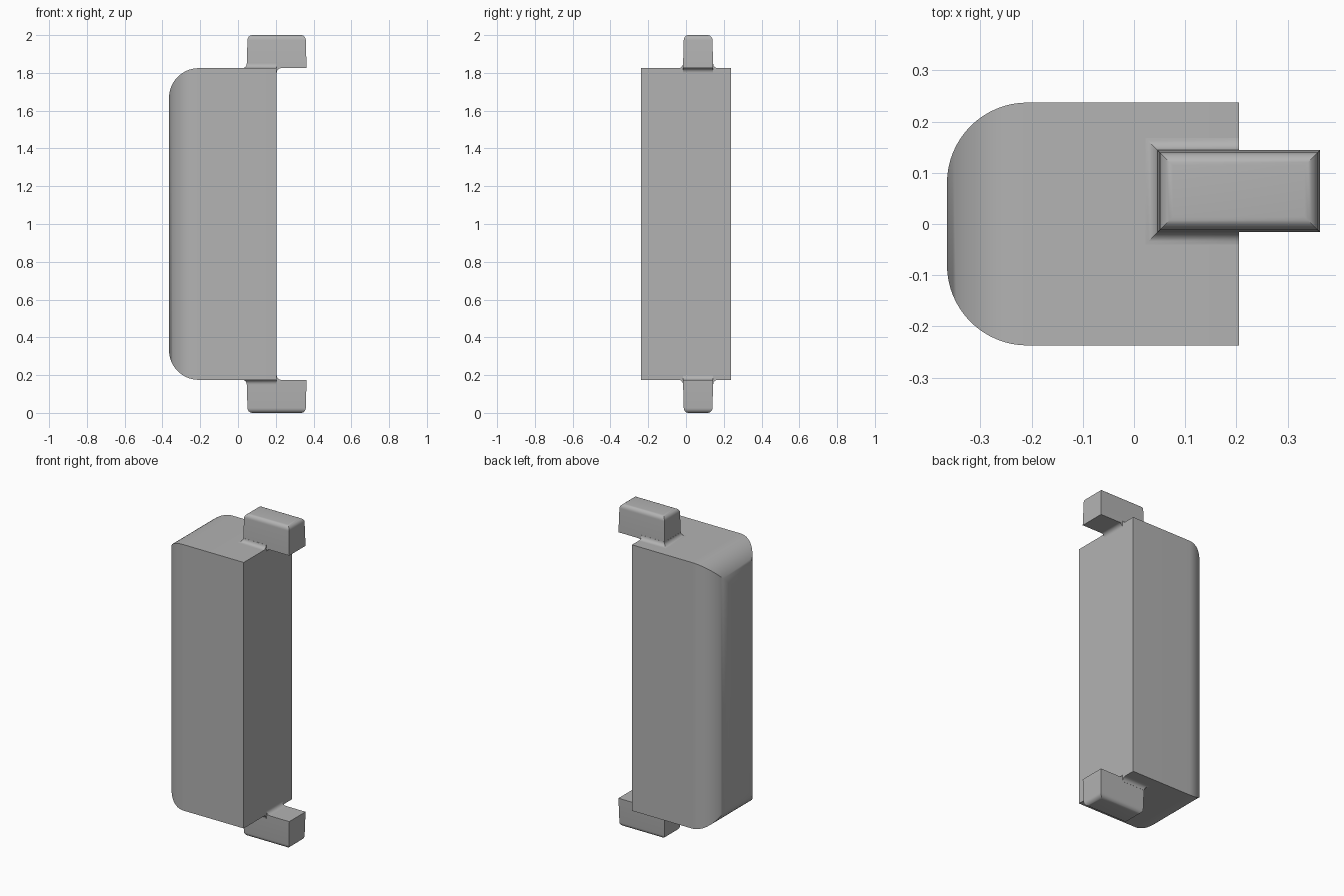
import bpy, bmesh
from math import sin, cos, pi, radians

if "Cube" in bpy.data.objects:
    bpy.data.objects.remove(bpy.data.objects["Cube"], do_unlink=True)

GREY = (0.45, 0.45, 0.45, 1)
mat = bpy.data.materials.new("plain_grey")
mat.use_nodes = True
mat.diffuse_color = GREY
mat.node_tree.nodes["Principled BSDF"].inputs["Base Color"].default_value = GREY


def loft(name, rings):
    """Skin a row of equal-length rings and cap both ends."""
    bm = bmesh.new()
    loops = [[bm.verts.new(p) for p in ring] for ring in rings]
    for a, b in zip(loops, loops[1:]):
        n = len(a)
        for i in range(n):
            j = (i + 1) % n
            bm.faces.new((a[i], a[j], b[j], b[i]))
    bm.faces.new(loops[0])
    bm.faces.new(loops[-1])
    bmesh.ops.recalc_face_normals(bm, faces=bm.faces)
    mesh = bpy.data.meshes.new(name)
    bm.to_mesh(mesh)
    bm.free()
    mesh.materials.append(mat)
    obj = bpy.data.objects.new(name, mesh)
    bpy.context.collection.objects.link(obj)
    bpy.ops.object.select_all(action="DESELECT")
    obj.select_set(True)
    bpy.context.view_layer.objects.active = obj
    bpy.ops.object.shade_smooth_by_angle(angle=radians(30))
    return obj


def rect(x0, x1, y0, y1, z):
    return [(x0, y0, z), (x1, y0, z), (x1, y1, z), (x0, y1, z)]


def quarter(steps):
    return [k * pi / 2 / steps for k in range(steps + 1)]


# Body: rectangular sections along x, shrinking around the rounded end
X0, X1, HALF_Y, HALF_Z, R = -0.365, 0.205, 0.237, 0.825, 0.157


def section(x, inset):
    y, z = HALF_Y - inset, HALF_Z - inset
    return [(x, -y, 1 - z), (x, y, 1 - z), (x, y, 1 + z), (x, -y, 1 + z)]


loft("body", [section(X0 + R * (1 - cos(a)), R * (1 - sin(a))) for a in quarter(16)]
     + [section(X1, 0)])

# Lugs at both ends, each with rounded outer edges and root fillets
LX0, LX1, LY0, LY1 = 0.046, 0.363, -0.016, 0.144
DRAFT, EDGE, FILLET = 0.004, 0.026, 0.024
for label, s in (("top", 1), ("bottom", -1)):
    def lug_ring(inset, h):
        return rect(LX0 + inset, LX1 - inset, LY0 + inset, LY1 - inset, 1 + s * h)

    loft(label + "_lug", [lug_ring(0, HALF_Z)]
         + [lug_ring(DRAFT + EDGE * (1 - cos(a)), 1 - EDGE * (1 - sin(a)))
            for a in quarter(6)])

    # Fillet between the lug sides and the body end
    loft(label + "_lug_fillet",
         [rect(LX0 - o, X1, LY0 - o, LY1 + o, 1 + s * h)
          for o, h in [(FILLET * (1 - sin(a)), HALF_Z + FILLET * (1 - cos(a)))
                       for a in quarter(6)]])

    # Fillet under the overhang, against the flat side of the body
    arc = [(X1 + FILLET * (1 - sin(a)), HALF_Z - FILLET * (1 - cos(a)))
           for a in quarter(6)]
    outline = [(X1 - 0.01, HALF_Z + 0.01), (X1 + FILLET, HALF_Z + 0.01)] + arc \
        + [(X1 - 0.01, HALF_Z - FILLET)]
    loft(label + "_overhang_fillet",
         [[(x, y, 1 + s * h) for x, h in outline]
          for y in (LY0 + 0.001, LY1 - 0.001)])
